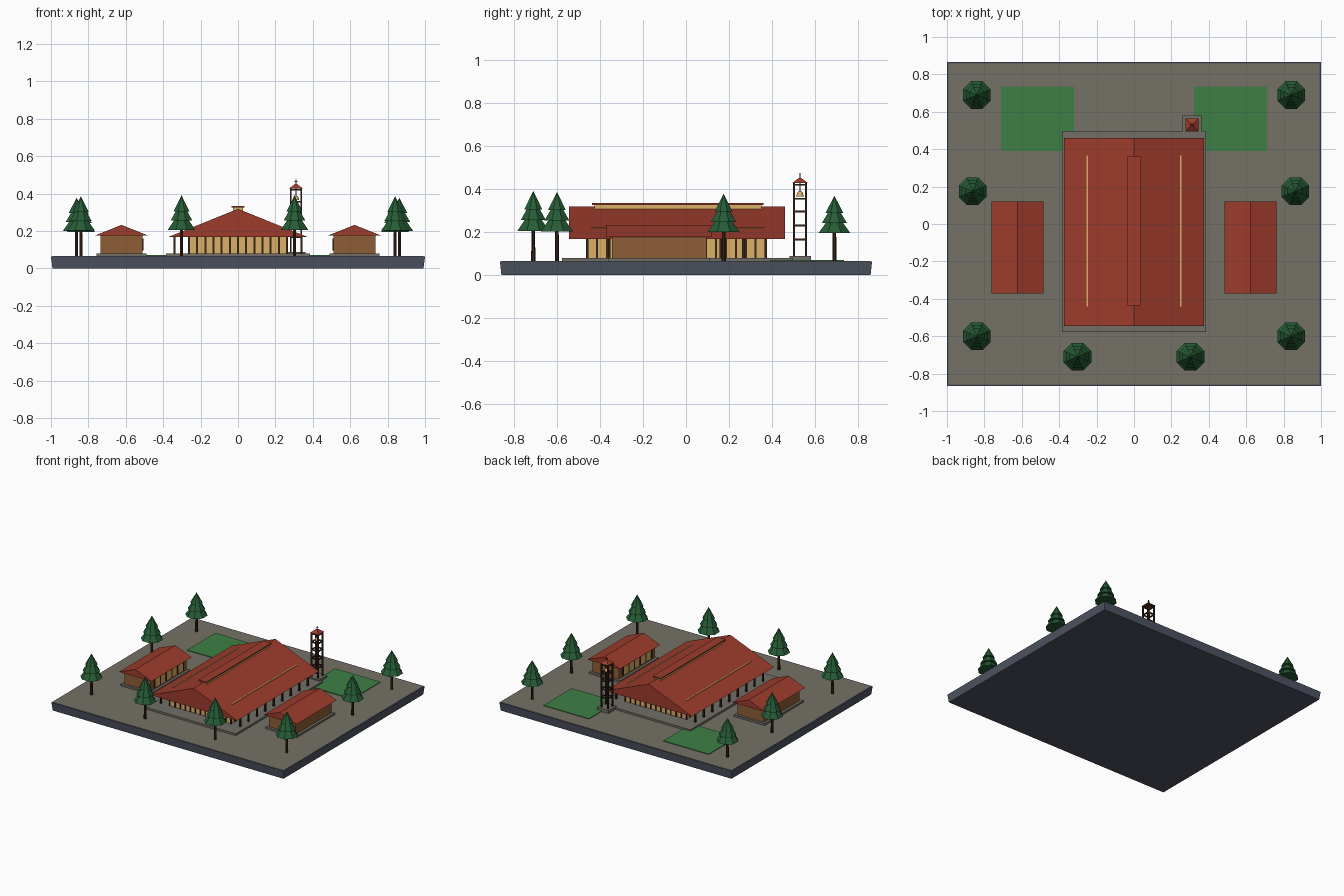
import bpy, bmesh, math
from mathutils import Matrix, Vector

if "Cube" in bpy.data.objects:
    bpy.data.objects.remove(bpy.data.objects["Cube"], do_unlink=True)


def material(name, rgb):
    m = bpy.data.materials.new(name)
    m.use_nodes = True
    color = tuple((c / 255) ** 2.2 for c in rgb) + (1,)
    m.diffuse_color = color
    m.node_tree.nodes["Principled BSDF"].inputs["Base Color"].default_value = color
    return m


SLATE = material("slate", (78, 84, 98))
PAVING = material("paving", (116, 112, 103))
STONE = material("stone", (112, 110, 102))
GRASS = material("grass", (64, 126, 70))
ROOF = material("roof_red", (156, 62, 48))
AMBER = material("amber", (218, 174, 104))
WOOD = material("wood_brown", (140, 94, 56))
DARK = material("dark_timber", (58, 40, 30))
LEAF = material("pine_green", (42, 92, 56))


def finish(name, bm, mat):
    bmesh.ops.recalc_face_normals(bm, faces=bm.faces)
    mesh = bpy.data.meshes.new(name)
    bm.to_mesh(mesh)
    bm.free()
    mesh.materials.append(mat)
    ob = bpy.data.objects.new(name, mesh)
    bpy.context.collection.objects.link(ob)
    return ob


def add_box(bm, lo, hi):
    lo, hi = Vector(lo), Vector(hi)
    size = Matrix.Diagonal((*(hi - lo), 1))
    return bmesh.ops.create_cube(bm, size=1, matrix=Matrix.Translation((lo + hi) / 2) @ size)["verts"]


def boxes(name, mat, spans):
    bm = bmesh.new()
    for lo, hi in spans:
        add_box(bm, lo, hi)
    return finish(name, bm, mat)


def post(x, y, z0, z1, r):
    return (x - r, y - r, z0), (x + r, y + r, z1)


def add_cone(bm, x, y, z0, z1, r0, r1, sides, turn=0):
    place = Matrix.Translation((x, y, (z0 + z1) / 2)) @ Matrix.Rotation(turn, 4, "Z")
    bmesh.ops.create_cone(bm, cap_ends=True, segments=sides, radius1=r0, radius2=r1,
                          depth=z1 - z0, matrix=place)


def gable(name, cx, half, y0, y1, z0, z1):
    """Solid triangular roof with its ridge along y."""
    bm = bmesh.new()
    face = bm.faces.new([bm.verts.new(p) for p in
                         ((cx - half, y0, z0), (cx + half, y0, z0), (cx, y0, z1))])
    ext = bmesh.ops.extrude_face_region(bm, geom=[face])
    moved = [g for g in ext["geom"] if isinstance(g, bmesh.types.BMVert)]
    bmesh.ops.translate(bm, vec=(0, y1 - y0, 0), verts=moved)
    return finish(name, bm, ROOF)


def spread(a, b, n):
    return [a + (b - a) * i / (n - 1) for i in range(n)]


# Ground block, slightly narrower at the bottom, with paving and lawns
G = 0.065
bm = bmesh.new()
for v in add_box(bm, (-1, -0.865, 0), (1, 0.865, G - 0.002)):
    if v.co.z < G / 2:
        v.co.x *= 0.992
        v.co.y *= 0.992
finish("ground_block", bm, SLATE)
boxes("paving", PAVING, [((-0.993, -0.858, G - 0.005), (0.993, 0.858, G))])
for side, s in (("left", 1), ("right", -1)):
    xs = sorted((s * 0.32, s * 0.71))
    boxes(side + "_lawn", GRASS, [((xs[0], 0.39, G - 0.003), (xs[1], 0.735, G + 0.005))])

# Main hall
FLOOR, EAVE, RIDGE = 0.08, 0.167, 0.318
boxes("hall_plinth", STONE, [((-0.385, -0.577, G - 0.003), (0.385, 0.497, FLOOR))])
WX, WY0, WY1 = 0.262, -0.46, 0.37
boxes("hall_walls", AMBER, [((-WX, WY0, FLOOR - 0.002), (WX, WY1, EAVE + 0.002))])
mullions = [post(x, y, FLOOR, EAVE, 0.005) for x in spread(-WX, WX, 13) for y in (WY0, WY1)]
mullions += [post(x, y, FLOOR, EAVE, 0.005) for y in spread(WY0, WY1, 19)[1:-1] for x in (-WX, WX)]
boxes("hall_mullions", DARK, mullions)
boxes("hall_columns", DARK, [post(x, y, FLOOR, EAVE + 0.002, 0.006)
                             for x in (-0.34, 0.34) for y in spread(-0.46, 0.37, 9)])
gable("hall_roof", 0, 0.374, -0.545, 0.46, EAVE, RIDGE)
boxes("ridge_window", AMBER, [((-0.026, -0.425, 0.3), (0.026, 0.35, 0.326))])
boxes("ridge_cap", ROOF, [((-0.035, -0.437, 0.326), (0.035, 0.36, 0.334))])
slope_z = RIDGE - (RIDGE - EAVE) * 0.25 / 0.374
boxes("roof_light_strips", AMBER, [((x - 0.004, -0.44, slope_z - 0.004), (x + 0.004, 0.365, slope_z + 0.004))
                                   for x in (-0.25, 0.25)])

# Side cabins with a window band facing the hall
for side, s in (("left", 1), ("right", -1)):
    cx = s * 0.623
    boxes(side + "_cabin_plinth", STONE, [((cx - 0.133, -0.362, G - 0.003), (cx + 0.133, 0.112, FLOOR))])
    boxes(side + "_cabin_walls", WOOD, [((cx - 0.113, -0.345, FLOOR - 0.002), (cx + 0.113, 0.095, 0.179))])
    gable(side + "_cabin_roof", cx, 0.14, -0.372, 0.12, 0.176, 0.232)
    wx = cx - s * 0.113
    boxes(side + "_cabin_window", AMBER, [((wx - 0.004, -0.3, 0.095), (wx + 0.004, 0.05, 0.16))])
    boxes(side + "_cabin_bars", DARK, [post(wx, y, 0.095, 0.16, 0.006) for y in spread(-0.3, 0.05, 6)])

# Bell tower
TX, TY, L = 0.31, 0.53, 0.028
boxes("tower_plinth", STONE, [post(TX, TY, G - 0.003, 0.088, 0.05)])
frame = [post(TX + a * L, TY + b * L, 0.085, 0.43, 0.005) for a in (-1, 1) for b in (-1, 1)]
for z in (0.165, 0.23, 0.295, 0.355, 0.42):
    for s in (-1, 1):
        frame.append(((TX - L, TY + s * L - 0.004, z - 0.004), (TX + L, TY + s * L + 0.004, z + 0.004)))
        frame.append(((TX + s * L - 0.004, TY - L, z - 0.004), (TX + s * L + 0.004, TY + L, z + 0.004)))
boxes("tower_frame", DARK, frame)
bm = bmesh.new()
add_cone(bm, TX, TY, 0.428, 0.452, 0.05, 0.006, 4, math.pi / 4)
finish("tower_roof", bm, ROOF)
bm = bmesh.new()
add_cone(bm, TX, TY, 0.365, 0.388, 0.018, 0.01, 10)
finish("bell", bm, AMBER)
boxes("tower_cross", DARK, [post(TX, TY, 0.385, 0.475, 0.002),
                            ((TX - 0.01, TY - 0.002, 0.461), (TX + 0.01, TY + 0.002, 0.465))])

# Pines: a thin trunk and three stacked cones
TIERS = ((0.14, 0.25, 0.08), (0.19, 0.295, 0.063), (0.24, 0.326, 0.045))
trees = [(s * x, y, k) for s in (-1, 1) for x, y, k in
         ((0.84, 0.69, 0.93), (0.863, 0.175, 0.96), (0.84, -0.6, 0.985), (0.302, -0.71, 1))]
for i, (x, y, k) in enumerate(trees, 1):
    bm = bmesh.new()
    add_cone(bm, x, y, G - 0.003, G + 0.16 * k, 0.01, 0.008, 6)
    finish(f"pine_trunk_{i}", bm, DARK)
    bm = bmesh.new()
    for z0, z1, r in TIERS:
        add_cone(bm, x, y, G + z0 * k, G + z1 * k, r, 0, 8, math.pi / 8)
    finish(f"pine_leaves_{i}", bm, LEAF)
